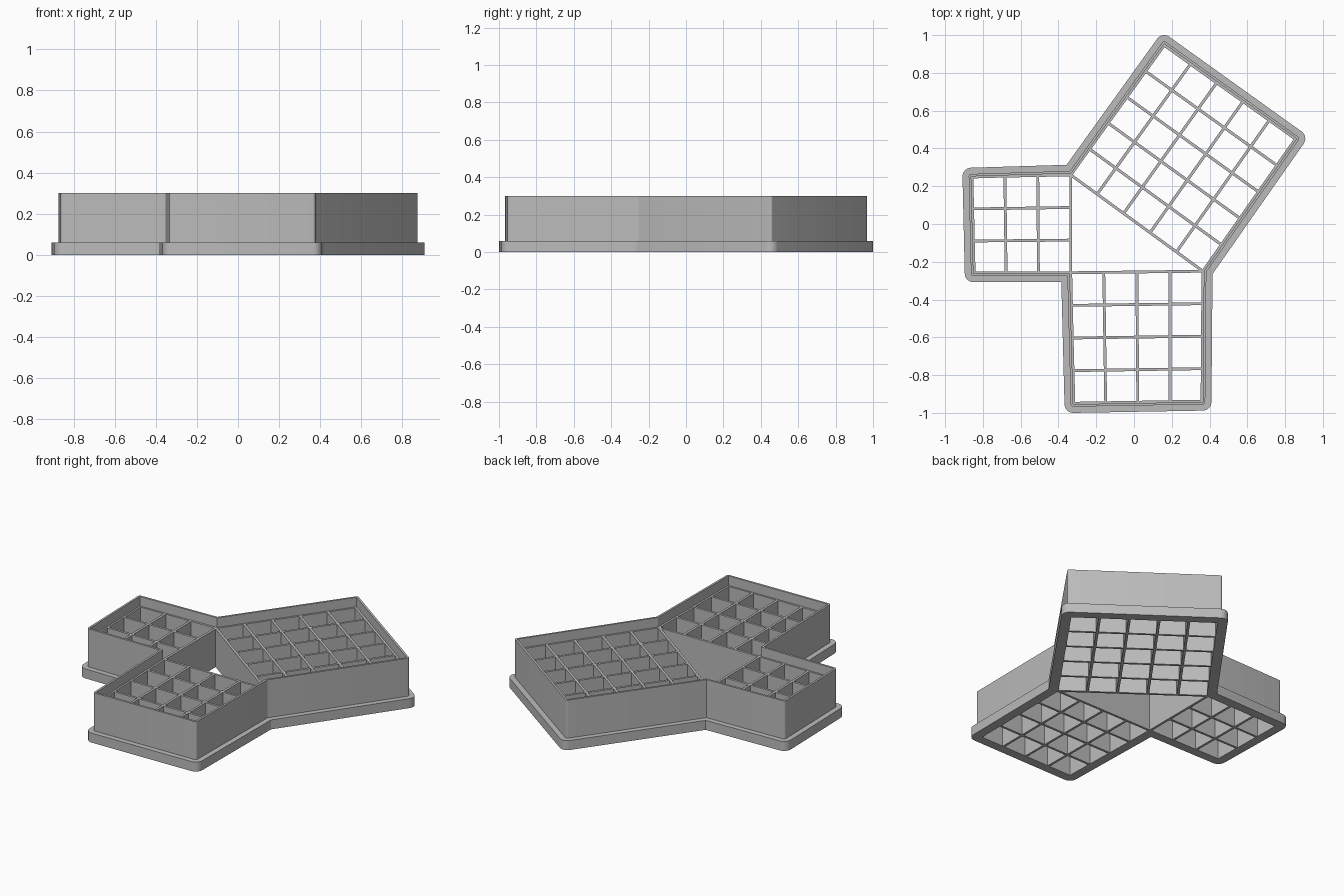
import bpy
import bmesh
import math
from mathutils import Vector

cube = bpy.data.objects.get("Cube")
if cube:
    bpy.data.objects.remove(cube)

GREY = (0.5, 0.5, 0.5, 1.0)
grey = bpy.data.materials.new("plain grey")
grey.use_nodes = True
grey.diffuse_color = GREY
grey.node_tree.nodes["Principled BSDF"].inputs["Base Color"].default_value = GREY

GRID_TOP = 0.24
LINE = 0.015        # thickness of a grid line
ARC = 6             # segments on each rounded corner


def finish(bm, name):
    """Turn a bmesh into a named grey object with sharp edges kept."""
    bmesh.ops.remove_doubles(bm, verts=bm.verts, dist=1e-5)
    bmesh.ops.recalc_face_normals(bm, faces=bm.faces)
    mesh = bpy.data.meshes.new(name)
    bm.to_mesh(mesh)
    bm.free()
    mesh.materials.append(grey)
    obj = bpy.data.objects.new(name, mesh)
    bpy.context.collection.objects.link(obj)
    bpy.ops.object.select_all(action='DESELECT')
    obj.select_set(True)
    bpy.context.view_layer.objects.active = obj
    bpy.ops.object.shade_smooth_by_angle(angle=math.radians(30))
    return obj


def offset_loop(points, d):
    """Offset an anticlockwise outline; outward convex corners are rounded."""
    loop = []
    pts = [Vector(p) for p in points]
    for i, p in enumerate(pts):
        a = (p - pts[i - 1]).normalized()
        b = (pts[(i + 1) % len(pts)] - p).normalized()
        n1, n2 = Vector((a.y, -a.x)), Vector((b.y, -b.x))
        turn = math.atan2(a.x * b.y - a.y * b.x, a.dot(b))
        miter = (n1 + n2) / (1 + n1.dot(n2))
        for k in range(ARC + 1):
            if d > 0 and turn > 0:
                t = turn * k / ARC
                n = Vector((n1.x * math.cos(t) - n1.y * math.sin(t),
                            n1.x * math.sin(t) + n1.y * math.cos(t)))
                loop.append(p + n * d)
            else:
                loop.append(p + miter * d)
    return loop


def sweep_rim(name, outline, profile):
    """Carry a closed (offset, height) profile around the outline."""
    bm = bmesh.new()
    rings = [[bm.verts.new((q.x, q.y, z)) for q in offset_loop(outline, d)]
             for d, z in profile]
    count = len(rings[0])
    for r, ring in enumerate(rings):
        nxt = rings[(r + 1) % len(rings)]
        for i in range(count):
            j = (i + 1) % count
            bm.faces.new((ring[i], ring[j], nxt[j], nxt[i]))
    bmesh.ops.dissolve_degenerate(bm, dist=1e-5, edges=bm.edges)
    return finish(bm, name)


def lattice(name, corners, cells):
    """Open grid of square cells stretched over four corners."""
    c = [Vector(p) for p in corners]
    half = LINE / 2 / (c[1] - c[0]).length
    params = [k / cells + s * half for k in range(cells + 1) for s in (-1, 1)]
    bm = bmesh.new()
    rows = []
    for v in params:
        left, right = c[0].lerp(c[3], v), c[1].lerp(c[2], v)
        rows.append([bm.verts.new((*left.lerp(right, u), 0)) for u in params])
    for j in range(len(params) - 1):
        for i in range(len(params) - 1):
            if i % 2 == 0 or j % 2 == 0:      # skip the open cells
                bm.faces.new((rows[j][i], rows[j][i + 1],
                              rows[j + 1][i + 1], rows[j + 1][i]))
    top = bmesh.ops.extrude_face_region(bm, geom=bm.faces[:], use_keep_orig=True)
    bmesh.ops.translate(bm, vec=(0, 0, GRID_TOP),
                        verts=[g for g in top["geom"]
                               if isinstance(g, bmesh.types.BMVert)])
    return finish(bm, name)


# Inner outline of the cutting wall, around three joined squares
outline = [(-0.862, 0.252), (-0.85, -0.262), (-0.34, -0.262),
           (-0.322, -0.954), (0.364, -0.942), (0.37, -0.25),
           (0.861, 0.452), (0.16, 0.954), (-0.333, 0.268)]

# Wide flange at the base, thin wall above, inner ledge level with the grids
profile = [(0.046, 0), (0.046, 0.06), (0.013, 0.06), (0.013, 0.30),
           (0, 0.30), (0, GRID_TOP), (-0.011, GRID_TOP), (-0.011, 0)]
sweep_rim("outer_wall_and_flange", outline, profile)

# Corners of the right-angled opening shared by the three grids
left_tip, right_angle, right_tip = (-0.335, 0.26), (-0.335, -0.258), (0.365, -0.25)

lattice("small_square_grid",
        [(-0.858, 0.25), left_tip, right_angle, (-0.848, -0.26)], 3)
lattice("medium_square_grid",
        [right_angle, right_tip, (0.36, -0.938), (-0.32, -0.949)], 4)
lattice("large_square_grid",
        [left_tip, (0.16, 0.946), (0.855, 0.45), right_tip], 5)
